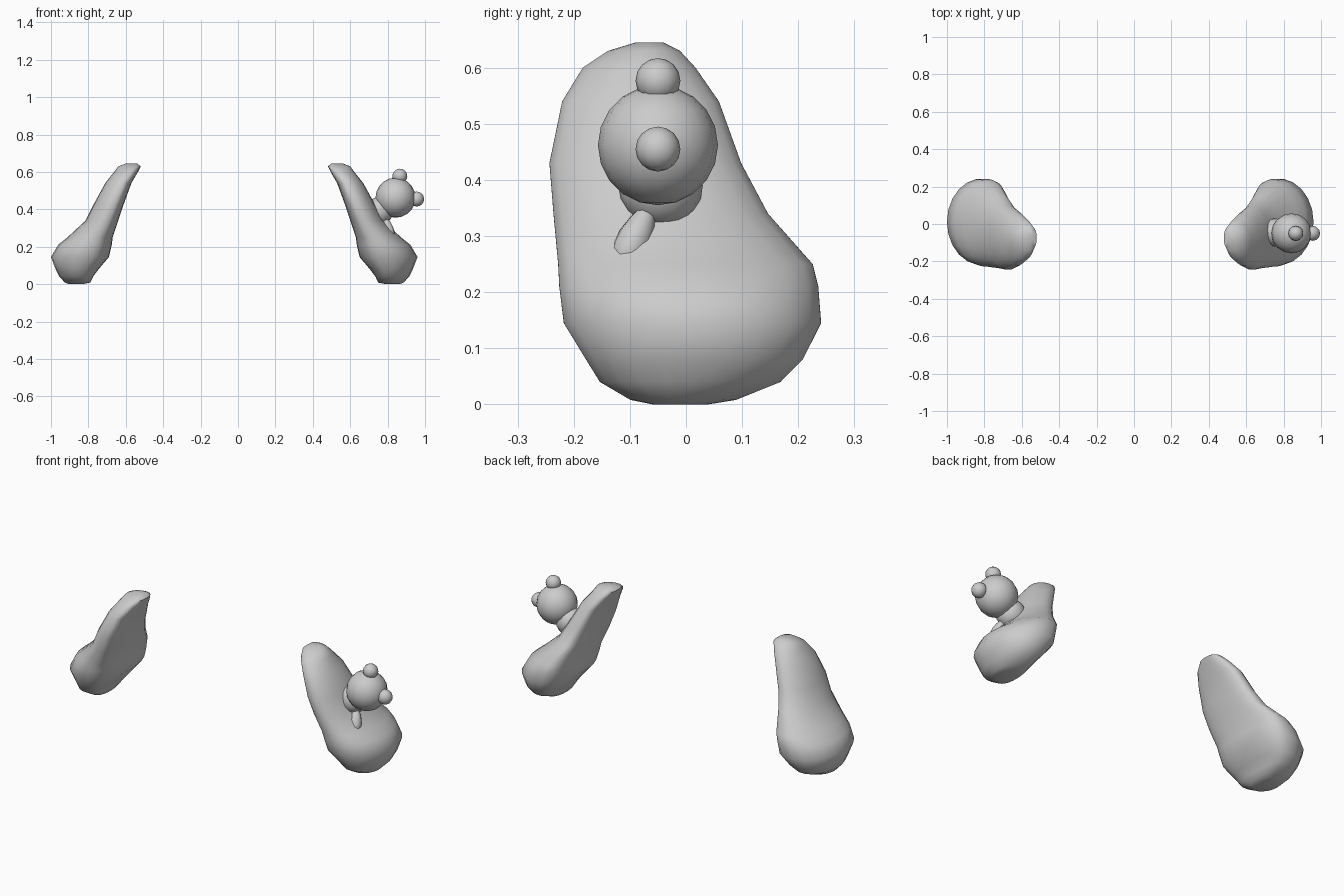
import bpy, bmesh, math
from mathutils import Vector

if "Cube" in bpy.data.objects:
    bpy.data.objects.remove(bpy.data.objects["Cube"])

# cushion slices from bottom to top: z, inner x, outer x, min y, max y
SLICES = [
    (0.000, .79, .865, -.06, .04), (.008, .75, .885, -.10, .09),
    (.040, .735, .915, -.155, .17), (.080, .705, .935, -.18, .21),
    (.145, .65, .96, -.22, .243), (.21, .635, .922, -.228, .238),
    (.25, .63, .872, -.23, .228), (.34, .60, .775, -.238, .148),
    (.43, .57, .73, -.245, .10), (.54, .53, .67, -.222, .06),
    (.60, .495, .622, -.185, .018), (.63, .48, .60, -.14, -.01),
    (.645, .50, .56, -.09, -.04),
]


def finish(name, bm, angle=60):
    bmesh.ops.recalc_face_normals(bm, faces=bm.faces)
    me = bpy.data.meshes.new(name)
    bm.to_mesh(me)
    bm.free()
    ob = bpy.data.objects.new(name, me)
    bpy.context.collection.objects.link(ob)
    bpy.ops.object.select_all(action='DESELECT')
    ob.select_set(True)
    bpy.context.view_layer.objects.active = ob
    bpy.ops.object.shade_smooth_by_angle(angle=math.radians(angle))
    return ob


def signed_pow(v, p):
    return math.copysign(abs(v) ** p, v)


def cushion(name, side, shift, n=22):
    """Loft of D-shaped slices: flat inner face, round outer face."""
    bm = bmesh.new()
    rings = []
    for z, xi, xo, y0, y1 in SLICES:
        xm, yc, ry = xi + .4 * (xo - xi), (y0 + y1) / 2, (y1 - y0) / 2
        ring = []
        for k in range(n):
            c, s = math.cos(math.tau * k / n), math.sin(math.tau * k / n)
            if c >= 0:
                x, y = xm + (xo - xm) * c, yc + ry * s
            else:
                x = xm + (xm - xi) * signed_pow(c, .65)
                y = yc + ry * signed_pow(s, .9)
            ring.append(bm.verts.new((side * (x + shift), y, z)))
        rings.append(ring)
    for a, b in zip(rings, rings[1:]):
        for k in range(n):
            j = (k + 1) % n
            bm.faces.new((a[k], a[j], b[j], b[k]))
    bm.faces.new(rings[0])
    bm.faces.new(rings[-1])
    return finish(name, bm)


def ball(name, centre, r, u=16, v=10):
    bm = bmesh.new()
    bmesh.ops.create_uvsphere(bm, u_segments=u, v_segments=v, radius=r)
    bmesh.ops.translate(bm, verts=bm.verts, vec=centre)
    return finish(name, bm)


def teardrop(name, top, bottom, r, n=10):
    """Limb that is narrow at the top and round at the bottom."""
    bm = bmesh.new()
    bmesh.ops.create_uvsphere(bm, u_segments=n, v_segments=8, radius=1)
    top, bottom = Vector(top), Vector(bottom)
    axis = top - bottom
    rot = axis.to_track_quat('Z', 'Y')
    for vert in bm.verts:
        w = r * (1 - .35 * vert.co.z)
        p = Vector((vert.co.x * w, vert.co.y * w, vert.co.z * axis.length / 2))
        vert.co = rot @ p + (top + bottom) / 2
    return finish(name, bm)


# the two leaning cushions
cushion("right_cushion", 1, 0)
cushion("left_cushion", -1, .04)

# toy sunk into the right cushion
ball("toy_head", (.842, -.05, .462), .107)
ball("toy_body", (.755, -.045, .39), .075)
ball("toy_ear_top", (.865, -.05, .577), .04, 12, 8)
ball("toy_ear_side", (.955, -.05, .455), .04, 12, 8)
teardrop("toy_arm", (.785, -.062, .36), (.815, -.117, .238), .031)
